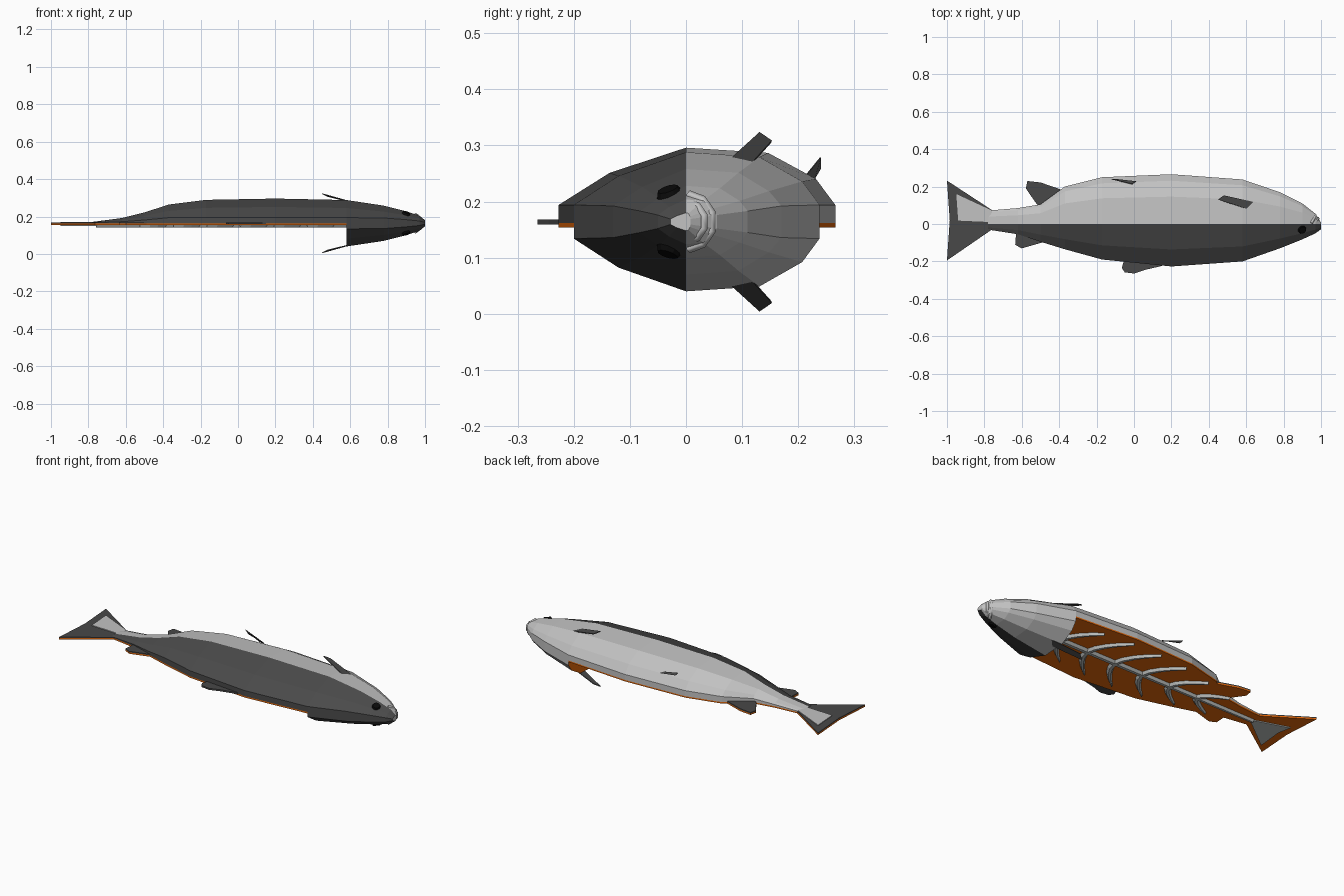
import bpy, bmesh, math
from mathutils import Vector

if "Cube" in bpy.data.objects:
    bpy.data.objects.remove(bpy.data.objects["Cube"])

MID = 0.164    # height of the fish's plane of symmetry, lying on its side
SKIN = 0.162   # lower edge of the skin on the eaten part
CUT = 0.154    # flat underside of the exposed flesh


def material(name, r, g, b):
    m = bpy.data.materials.new(name)
    m.diffuse_color = (r, g, b, 1)
    m.use_nodes = True
    m.node_tree.nodes["Principled BSDF"].inputs["Base Color"].default_value = m.diffuse_color
    return m


DARK = material("dark grey back", 0.068, 0.068, 0.068)
LIGHT = material("light grey belly", 0.54, 0.54, 0.54)
FIN = material("fin grey", 0.065, 0.065, 0.065)
FLESH = material("orange flesh", 0.85, 0.15, 0.003)
BONE = material("bone grey", 0.52, 0.54, 0.53)
EYE = material("eye black", 0.003, 0.003, 0.003)


def finish(name, bm, mats, rule=None):
    bmesh.ops.recalc_face_normals(bm, faces=bm.faces)
    bm.normal_update()
    if rule:
        for f in bm.faces:
            f.material_index = rule(f)
    me = bpy.data.meshes.new(name)
    bm.to_mesh(me)
    bm.free()
    for m in mats:
        me.materials.append(m)
    ob = bpy.data.objects.new(name, me)
    bpy.context.collection.objects.link(ob)
    return ob


def slab(name, pts, offset, mat):
    """Flat outline in 3D, thickened along an offset vector."""
    bm = bmesh.new()
    off = Vector(offset)
    a = [bm.verts.new(Vector(p)) for p in pts]
    b = [bm.verts.new(Vector(p) + off) for p in pts]
    bm.faces.new(a)
    bm.faces.new(b)
    n = len(pts)
    for i in range(n):
        bm.faces.new((a[i], a[(i + 1) % n], b[(i + 1) % n], b[i]))
    return finish(name, bm, [mat])


def flat(name, outline, z0, z1, mat):
    return slab(name, [(x, y, z0) for x, y in outline], (0, 0, z1 - z0), mat)


def bitten_fin(name, outline, top):
    """Fin whose underside is exposed flesh."""
    flat(name, outline, SKIN, top, FIN)
    flat(name + "_flesh", outline, CUT, SKIN, FLESH)


def loft(name, rings, mats, rule=None):
    bm = bmesh.new()
    loops = [[bm.verts.new(p) for p in r] for r in rings]
    n = len(rings[0])
    for r, s in zip(loops, loops[1:]):
        for i in range(n):
            j = (i + 1) % n
            bm.faces.new((r[i], r[j], s[j], s[i]))
    bm.faces.new(loops[0])
    bm.faces.new(loops[-1])
    return finish(name, bm, mats, rule)


def bone(name, path):
    """Ridged bone along (x, y, half width) points, on the flesh underside."""
    rings = []
    for i, (x, y, w) in enumerate(path):
        a, b = path[max(i - 1, 0)], path[min(i + 1, len(path) - 1)]
        d = Vector((b[0] - a[0], b[1] - a[1])).normalized()
        nx, ny = -d.y * w, d.x * w
        rings.append([(x + nx, y + ny, CUT + 0.002), (x + nx * 0.4, y + ny * 0.4, 0.14),
                      (x - nx * 0.4, y - ny * 0.4, 0.14), (x - nx, y - ny, CUT + 0.002)])
    loft(name, rings, [BONE])


def half_section(yb, yf, h):
    """Back-to-belly outline of one flank as (y, height above the mid plane)."""
    e = min(0.03, h * 0.3)
    return [(yb, e), (yb * 0.6, h * 0.66), (0, h),
            (yf * 0.55, h * 0.93), (yf * 0.87, h * 0.58), (yf, e)]


# Stations: x, back y, belly y, half thickness
head_st = [(1.0, -0.028, 0.008, 0.016), (0.97, -0.05, 0.055, 0.040),
           (0.90, -0.082, 0.11, 0.064), (0.78, -0.13, 0.17, 0.094),
           (0.58, -0.20, 0.238, 0.124)]
body_st = [head_st[-1], (0.20, -0.227, 0.266, 0.132), (-0.17, -0.19, 0.25, 0.125),
           (-0.37, -0.135, 0.20, 0.10), (-0.50, -0.095, 0.105, 0.058),
           (-0.62, -0.055, 0.085, 0.028), (-0.78, -0.03, 0.072, 0.007)]

# Whole head: both flanks, flesh on the bitten rear face
rings = []
for x, yb, yf, h in head_st:
    half = half_section(yb, yf, h)
    rings.append([(x, y, MID + d) for y, d in half] +
                 [(x, y, MID - d) for y, d in reversed(half)])


def head_rule(f):
    if f.normal.x < -0.9:
        return 2
    if f.normal.x > 0.95:
        return 1
    return 0 if f.calc_center_median().y < 0 else 1


loft("head", rings, [DARK, LIGHT, FLESH], head_rule)

# Body: only the upper flank remains, over a thin layer of flesh
rings = [[(x, y, MID + d) for y, d in half_section(yb, yf, h)] +
         [(x, yf, SKIN), (x, yf, CUT), (x, yb, CUT), (x, yb, SKIN)] for x, yb, yf, h in body_st]


def body_rule(f):
    c = f.calc_center_median()
    if c.z < SKIN - 0.001:
        return 2
    return 0 if c.y < 0 else 1


loft("body", rings, [DARK, LIGHT, FLESH], body_rule)

# Tail fin with pale inset above and bone plate below
bitten_fin("tail_fin", [(-0.76, 0.075), (-1.0, 0.232), (-0.985, 0.02), (-1.0, -0.195),
                        (-0.76, -0.03)], 0.167)
flat("tail_inset", [(-0.76, 0.072), (-0.95, 0.16), (-0.94, 0.018), (-0.76, 0.01)],
     0.167, 0.171, LIGHT)
flat("tail_bone", [(-0.74, 0.02), (-0.95, 0.09), (-0.935, 0.01), (-0.95, -0.14)],
     0.149, CUT, BONE)

# Fins along the back and belly edges
flat("dorsal_fin", [(0.16, -0.20), (0.15, -0.224), (0.06, -0.245), (0.0, -0.265),
                    (-0.05, -0.258), (-0.065, -0.235), (-0.05, -0.18)], 0.159, 0.168, FIN)
bitten_fin("small_back_fin", [(-0.46, -0.09), (-0.60, -0.13), (-0.635, -0.112),
                              (-0.63, -0.04)], 0.168)
bitten_fin("anal_fin", [(-0.38, 0.18), (-0.42, 0.195), (-0.50, 0.222), (-0.57, 0.23),
                        (-0.578, 0.19), (-0.53, 0.12), (-0.5, 0.08)], 0.168)

# Paired pectoral fins and the one remaining pelvic fin
for name, s in (("upper_pectoral_fin", 1), ("lower_pectoral_fin", -1)):
    pts = [(0.65, 0.115, 0.100), (0.62, 0.075, 0.106), (0.45, 0.13, 0.156), (0.48, 0.152, 0.141)]
    slab(name, [(x, y, MID + s * d) for x, y, d in pts], (0, 0.001, s * 0.004), FIN)
slab("pelvic_fin", [(0.01, 0.226, 0.238), (-0.01, 0.212, 0.246), (-0.12, 0.238, 0.278),
                    (-0.10, 0.238, 0.258)], (0, 0.003, 0.001), FIN)

# Eyes
for name, s in (("upper_eye", 1), ("lower_eye", -1)):
    bm = bmesh.new()
    bmesh.ops.create_cone(bm, cap_ends=True, segments=10, radius1=0.024, radius2=0.019, depth=0.012)
    ob = finish(name, bm, [EYE])
    n = Vector((0.30, -0.30, s * 0.9))
    ob.rotation_euler = n.to_track_quat('Z', 'Y').to_euler()
    ob.location = (0.90, -0.031, MID + s * 0.053)

# Lips: two raised bands curving round the snout
for name, x0, k in (("front_lip", 0.985, 0.8), ("rear_lip", 0.970, 1.15)):
    cu = bpy.data.curves.new(name, 'CURVE')
    cu.dimensions = '3D'
    cu.bevel_depth = 0.008
    cu.bevel_resolution = 0
    cu.use_fill_caps = True
    path = [(-0.022, 0.004, 0.042), (-0.008, 0.026, 0.034), (0.0, 0.040, 0.014)]
    path += [(x, y, -d) for x, y, d in reversed(path)]
    sp = cu.splines.new('POLY')
    sp.points.add(len(path) - 1)
    for p, (x, y, d) in zip(sp.points, path):
        p.co = (x0 + x, y * k, MID + d * k, 1)
    cu.materials.append(LIGHT)
    bpy.context.collection.objects.link(bpy.data.objects.new(name, cu))

# Spine
bone("spine", [(0.60, 0.02, 0.022), (0.0, 0.02, 0.02), (-0.76, 0.02, 0.013)])

# Ribs: tapered arcs sweeping back on both sides of the spine
belly_reach = (0.19, 0.21, 0.21, 0.19, 0.15, 0.10)
back_reach = (0.16, 0.18, 0.18, 0.16, 0.12, 0.09)
for i in range(6):
    x0 = 0.50 - 0.179 * i
    for side, reach, label in ((1, belly_reach[i], "belly"), (-1, back_reach[i], "back")):
        path = []
        for j in range(5):
            t = j / 4
            path.append((x0 - 0.13 * t ** 1.7, 0.02 + side * reach * t,
                         0.020 * (1 - 0.75 * t ** 2)))
        bone(f"rib_{i + 1}_{label}", path)
